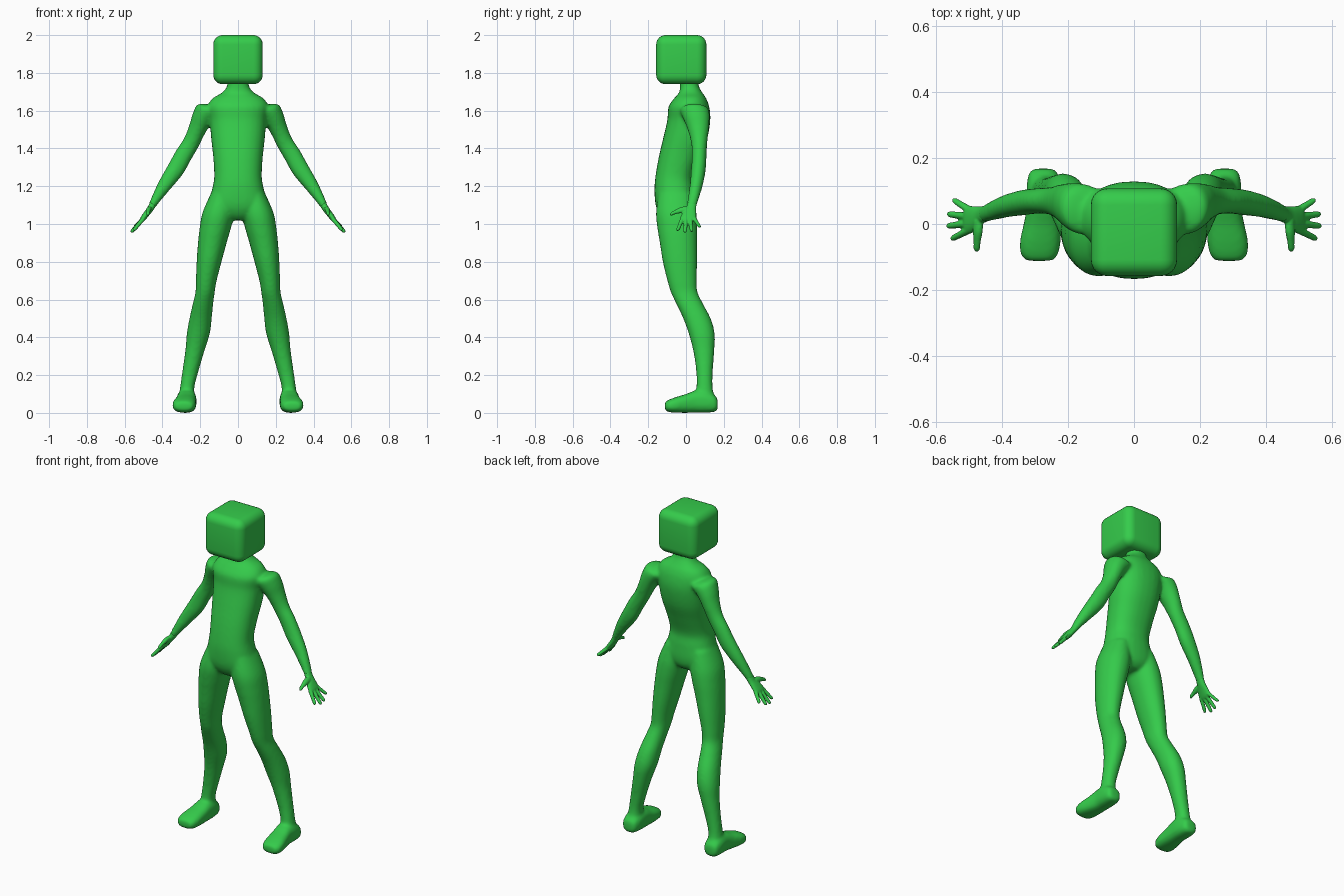
import bpy, bmesh, math
from mathutils import Vector

green = bpy.data.materials.new("green")
green.diffuse_color = (0.035, 0.60, 0.07, 1)

X, Y, Z = Vector((1, 0, 0)), Vector((0, 1, 0)), Vector((0, 0, 1))
ARM_U = Vector((0.83, 0, 0.56))       # across the slanted arm
ARM_V = Vector((0.56, 0, -0.83))      # along the slanted arm
SIDES, STEPS = 28, 5


def catmull(p0, p1, p2, p3, t):
    return [0.5 * (2 * b + (c - a) * t + (2 * a - 5 * b + 4 * c - d) * t * t
                   + (3 * b - a - 3 * c + d) * t ** 3)
            for a, b, c, d in zip(p0, p1, p2, p3)]


def loft(bm, rows, u, v, power=2.0, sx=1):
    """Closed tube through rows of (x, y, z, radius along u, radius along v)."""
    n = len(rows)
    dense = []
    for i in range(n - 1):
        four = [rows[max(0, min(n - 1, j))] for j in range(i - 1, i + 3)]
        dense += [catmull(*four, k / STEPS) for k in range(STEPS)]
    dense.append(rows[-1])
    rings = []
    for x, y, z, a, b in dense:
        ring = []
        for k in range(SIDES):
            ang = 2 * math.pi * k / SIDES
            c, s = math.cos(ang), math.sin(ang)
            p = (Vector((x, y, z))
                 + u * a * math.copysign(abs(c) ** (2 / power), c)
                 + v * b * math.copysign(abs(s) ** (2 / power), s))
            ring.append(bm.verts.new((p.x * sx, p.y, p.z)))
        rings.append(ring)
    faces = [bm.faces.new(rings[0]), bm.faces.new(rings[-1])]
    for r0, r1 in zip(rings, rings[1:]):
        for k in range(SIDES):
            m = (k + 1) % SIDES
            faces.append(bm.faces.new((r0[k], r0[m], r1[m], r1[k])))
    bmesh.ops.recalc_face_normals(bm, faces=faces)


def finish(name, bm, voxel, smooth):
    """Fuse the overlapping tubes into one soft skin."""
    me = bpy.data.meshes.new(name)
    bm.to_mesh(me)
    bm.free()
    me.materials.append(green)
    ob = bpy.data.objects.new(name, me)
    bpy.context.collection.objects.link(ob)
    rm = ob.modifiers.new("fuse", 'REMESH')
    rm.mode = 'VOXEL'
    rm.voxel_size = voxel
    rm.use_smooth_shade = True
    sm = ob.modifiers.new("soften", 'SMOOTH')
    sm.factor = 0.5
    sm.iterations = smooth
    return ob


# Torso with neck: (z, y, half width, half depth)
torso = [(1.78, .015, .055, .048), (1.73, .018, .058, .05), (1.695, .025, .085, .062),
         (1.665, .022, .135, .085), (1.62, .015, .160, .108), (1.55, .015, .150, .114),
         (1.45, -.005, .142, .117), (1.35, -.035, .131, .110), (1.25, -.060, .126, .102),
         (1.18, -.060, .138, .107), (1.10, -.055, .155, .106), (1.05, -.05, .11, .09),
         (1.02, -.05, .05, .06)]

# Leg: (z, x, y, half width, half depth)
leg = [(1.16, .085, -.055, .06, .09), (1.06, .104, -.052, .084, .107),
       (.98, .120, -.046, .083, .106), (.90, .136, -.040, .076, .099),
       (.80, .153, -.032, .066, .091), (.70, .168, -.021, .055, .078),
       (.64, .174, -.010, .051, .071), (.58, .185, .018, .054, .071),
       (.50, .198, .058, .059, .073), (.42, .210, .083, .061, .069),
       (.33, .228, .094, .051, .056), (.22, .252, .098, .043, .044),
       (.14, .268, .098, .038, .043), (.08, .272, .100, .041, .05),
       (.03, .273, .100, .042, .052)]

# Foot: (y, x, z, half width, half height)
foot = [(.168, .275, .045, .030, .028), (.150, .275, .050, .046, .045),
        (.10, .273, .060, .053, .059), (.05, .273, .060, .053, .059),
        (.00, .278, .050, .057, .050), (-.05, .284, .043, .062, .042),
        (-.09, .287, .037, .058, .033), (-.112, .287, .036, .042, .021)]

# Arm: (x, y, z, half thickness, half depth)
arm = [(.09, .040, 1.600, .045, .060), (.155, .045, 1.600, .064, .077),
       (.190, .055, 1.560, .057, .070), (.217, .065, 1.500, .048, .056),
       (.248, .070, 1.430, .045, .043), (.288, .070, 1.365, .047, .039),
       (.330, .066, 1.290, .047, .039), (.385, .055, 1.210, .038, .035),
       (.430, .040, 1.140, .027, .030), (.462, .028, 1.085, .018, .025)]

bm = bmesh.new()
loft(bm, [(0, y, z, a, b) for z, y, a, b in torso], X, Y, 2.3)
for sx in (1, -1):
    loft(bm, [(x, y, z, a, b) for z, x, y, a, b in leg], X, Y, 2.1, sx)
    loft(bm, [(x, y, z, a, b) for y, x, z, a, b in foot], X, Z, 2.6, sx)
    loft(bm, arm, ARM_U, Y, 2.0, sx)
finish("body", bm, 0.009, 9)

# Hands: palm, four fingers and a thumb
palm = [(.450, .031, 1.105, .019, .025), (.466, .026, 1.078, .017, .027),
        (.485, .016, 1.053, .016, .038), (.504, .012, 1.027, .014, .043),
        (.512, .012, 1.015, .009, .036)]
fingers = [((.500, .043, 1.030), (.548, .073, .983)), ((.505, .023, 1.025), (.564, .030, .960)),
           ((.505, .001, 1.025), (.566, -.006, .955)), ((.500, -.018, 1.030), (.553, -.045, .965))]
thumb = [(.472, .010, 1.078, .013, .018), (.474, -.025, 1.074, .013, .017),
         (.476, -.055, 1.064, .010, .012), (.477, -.076, 1.054, .009, .010),
         (.477, -.084, 1.050, .004, .005)]
for sx, side in ((1, "left"), (-1, "right")):
    bm = bmesh.new()
    loft(bm, palm, ARM_U, Y, 2.2, sx)
    loft(bm, thumb, ARM_U, ARM_V, 2.0, sx)
    for base, tip in fingers:
        rows = []
        for t, r in ((0, .012), (.5, .0105), (.9, .009), (1, .004)):
            p = Vector(base).lerp(Vector(tip), t)
            rows.append((p.x, p.y, p.z, r, r))
        loft(bm, rows, ARM_U, Y, 2.0, sx)
    finish(side + "_hand", bm, 0.0035, 3)

# Head: rounded box
bpy.ops.mesh.primitive_cube_add(size=1, location=(0, -.025, 1.87))
head = bpy.context.object
head.name = "head"
head.scale = (.262, .266, .26)
bpy.ops.object.transform_apply(location=False, rotation=False, scale=True)
bev = head.modifiers.new("round", 'BEVEL')
bev.width = 0.05
bev.segments = 6
head.data.materials.append(green)
bpy.ops.object.shade_smooth()
